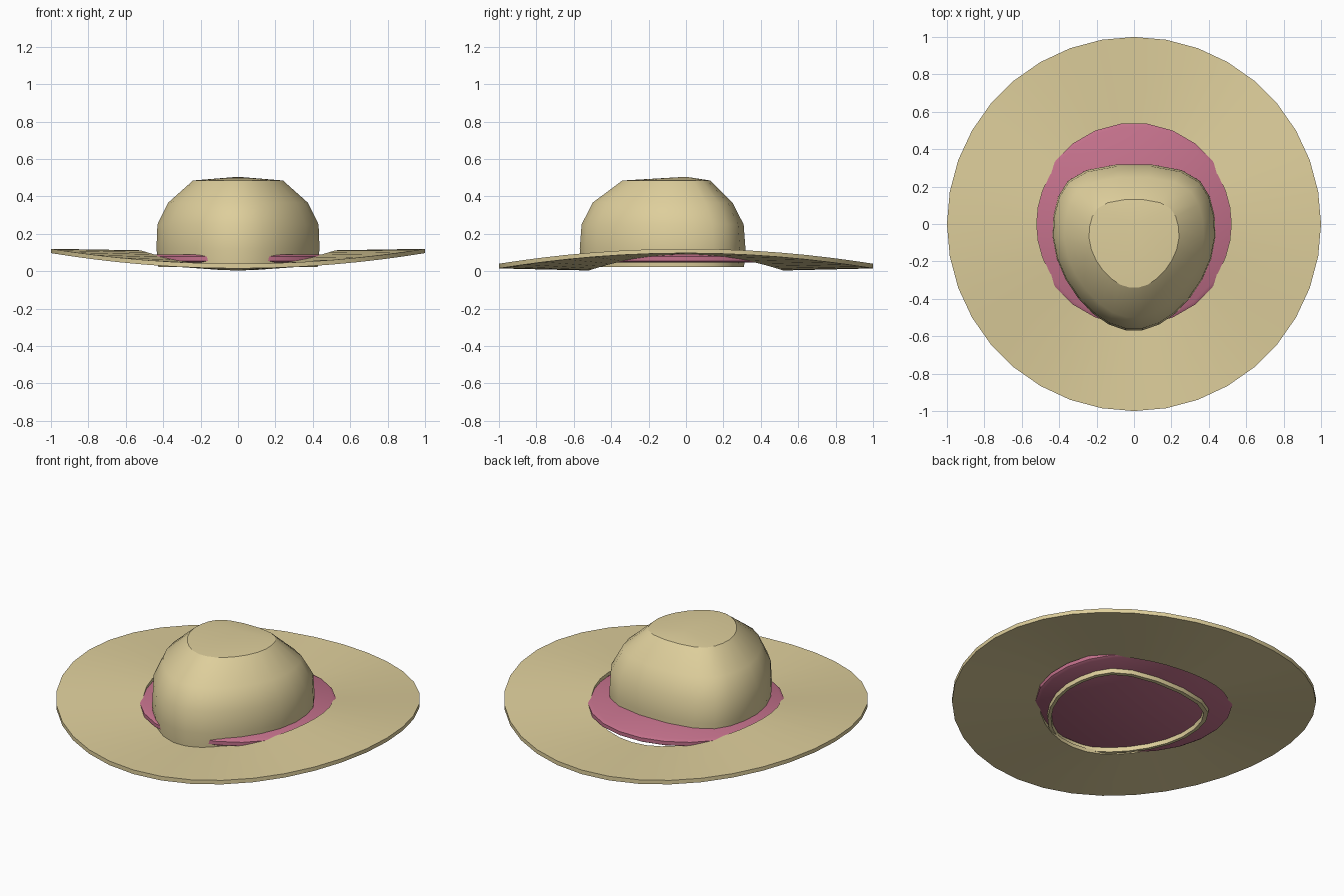
import bpy, math

if "Cube" in bpy.data.objects:
    bpy.data.objects.remove(bpy.data.objects["Cube"])


def material(name, rgb):
    m = bpy.data.materials.new(name)
    m.diffuse_color = (*rgb, 1)
    m.use_nodes = True
    m.node_tree.nodes["Principled BSDF"].inputs["Base Color"].default_value = m.diffuse_color
    return m


straw = material("straw", (0.73, 0.62, 0.33))
pink = material("pink ribbon", (0.55, 0.165, 0.26))


def build(name, rings, mat, close=False, cap_start=None, cap_end=None, angle=32):
    """Skin a list of equal rings; caps are an apex point or 'flat'."""
    n = len(rings[0])
    verts = [p for ring in rings for p in ring]
    faces = []
    count = len(rings)
    for k in range(count if close else count - 1):
        a, b = k * n, ((k + 1) % count) * n
        for i in range(n):
            j = (i + 1) % n
            faces.append((a + i, a + j, b + j, b + i))
    for cap, base, flip in ((cap_start, 0, True), (cap_end, (count - 1) * n, False)):
        if cap is None:
            continue
        loop = list(range(base, base + n))
        if flip:
            loop.reverse()
        if cap == 'flat':
            faces.append(tuple(loop))
        else:
            verts.append(cap)
            apex = len(verts) - 1
            faces += [(loop[i], loop[(i + 1) % n], apex) for i in range(n)]
    mesh = bpy.data.meshes.new(name)
    mesh.from_pydata(verts, [], faces)
    mesh.materials.append(mat)
    obj = bpy.data.objects.new(name, mesh)
    bpy.context.collection.objects.link(obj)
    bpy.ops.object.select_all(action='DESELECT')
    obj.select_set(True)
    bpy.context.view_layer.objects.active = obj
    bpy.ops.object.shade_smooth_by_angle(angle=math.radians(angle))
    return obj


# Brim: wide saddle-bent ring, drooping at the front and back
def brim_ring(r, z_side, drop):
    pts = []
    for i in range(36):
        a = math.tau * i / 36
        pts.append((r * math.cos(a), r * math.sin(a), z_side - drop * math.sin(a) ** 2))
    return pts


build("brim", [brim_ring(0.52, 0.09, 0.086), brim_ring(1.0, 0.097, 0.082),
               brim_ring(1.0, 0.12, 0.08), brim_ring(0.52, 0.112, 0.086)],
      straw, close=True)


# Ribbon disc: flat round plate with softened edge, between brim and crown
def disc_ring(r, z):
    return [(r * math.cos(math.tau * (i + 0.5) / 24),
             r * math.sin(math.tau * (i + 0.5) / 24), z) for i in range(24)]


build("ribbon_disc", [disc_ring(0.525, 0.047), disc_ring(0.541, 0.056),
                      disc_ring(0.541, 0.078), disc_ring(0.522, 0.089)],
      pink, cap_start='flat', cap_end='flat', angle=50)


# Crown: egg-shaped dome, narrow at the front and square at the back
def egg_ring(half_x, y_front, y_back, z):
    pts = []
    for i in range(24):
        t = math.tau * (i + 0.5) / 24
        s = math.sin(t)
        k = 1 + 0.2 * s + (0.5 * s ** 4 if s > 0 else 0)
        pts.append((half_x * 0.985 * math.cos(t) * k,
                    (y_front + y_back) / 2 + (y_back - y_front) / 2 * s, z))
    return pts


build("crown", [egg_ring(0.40, -0.535, 0.285, 0.06),   # inner lip
                egg_ring(0.405, -0.54, 0.29, 0.022),
                egg_ring(0.425, -0.562, 0.314, 0.022),
                egg_ring(0.435, -0.572, 0.322, 0.12),
                egg_ring(0.43, -0.562, 0.312, 0.25),
                egg_ring(0.372, -0.502, 0.252, 0.367),
                egg_ring(0.24, -0.342, 0.132, 0.485)],
      straw, cap_end=(0, 0, 0.505))
